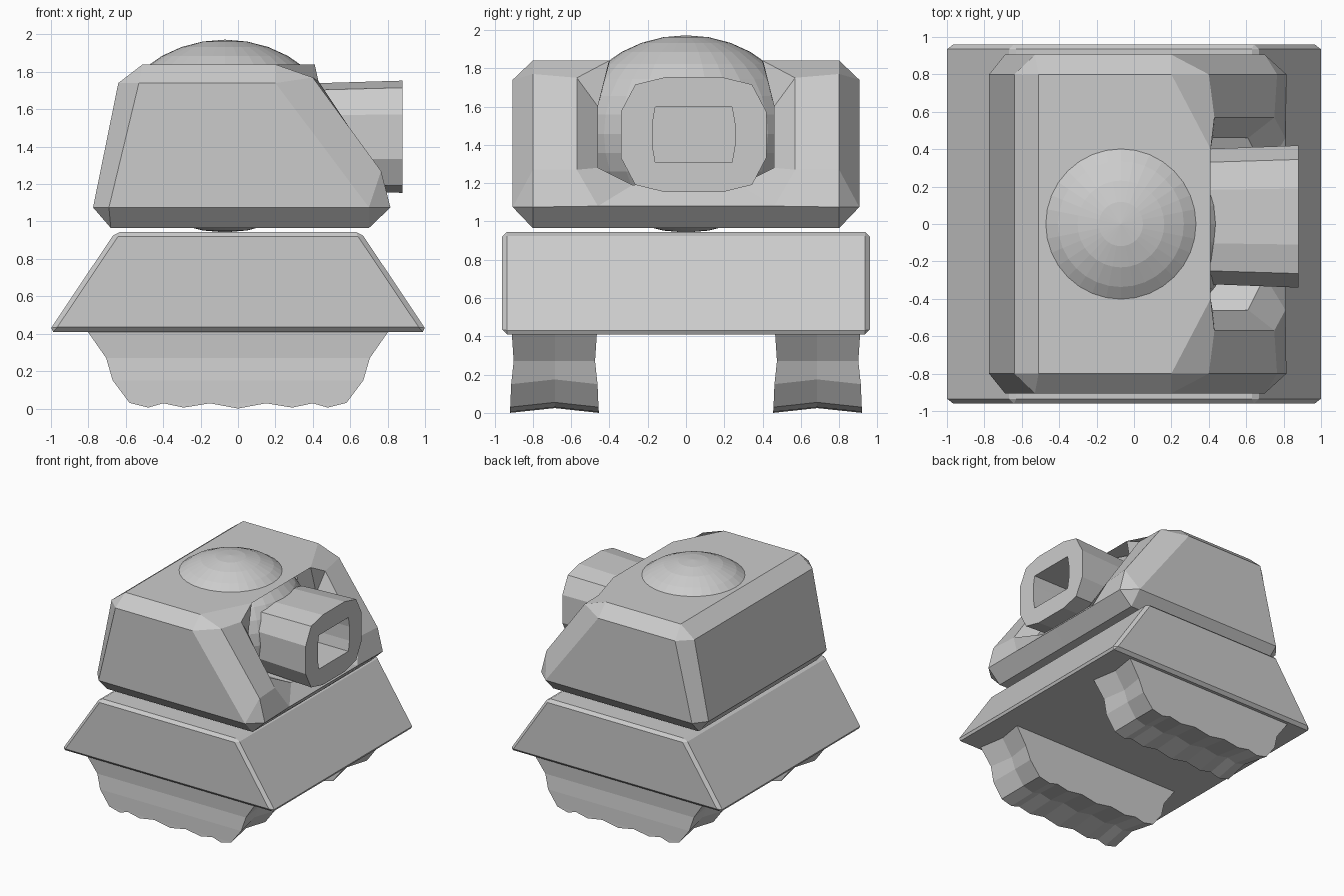
import bpy, bmesh

if "Cube" in bpy.data.objects:
    bpy.data.objects.remove(bpy.data.objects["Cube"])


def make(name, verts, faces, bevel=0.0, mirror=False):
    bm = bmesh.new()
    vs = [bm.verts.new(v) for v in verts]
    for f in faces:
        bm.faces.new([vs[i] for i in f])
    if mirror:
        geom = bm.verts[:] + bm.edges[:] + bm.faces[:]
        new = bmesh.ops.duplicate(bm, geom=geom)["geom"]
        for v in new:
            if isinstance(v, bmesh.types.BMVert):
                v.co.y = -v.co.y
        bmesh.ops.remove_doubles(bm, verts=bm.verts[:], dist=0.0005)
    bmesh.ops.recalc_face_normals(bm, faces=bm.faces[:])
    if bevel:
        bmesh.ops.bevel(bm, geom=bm.edges[:], offset=bevel, segments=1, affect='EDGES')
    me = bpy.data.meshes.new(name)
    bm.to_mesh(me)
    bm.free()
    ob = bpy.data.objects.new(name, me)
    bpy.context.collection.objects.link(ob)
    return ob


def loft(name, rings):
    n = len(rings[0])
    faces = [(r * n + i, r * n + (i + 1) % n, (r + 1) * n + (i + 1) % n, (r + 1) * n + i)
             for r in range(len(rings) - 1) for i in range(n)]
    faces += [tuple(range(n)), tuple(range((len(rings) - 1) * n, len(rings) * n))]
    return make(name, [v for r in rings for v in r], faces)


# Hull: bevelled trapezoid block
rect = [(-1, -1), (1, -1), (1, 1), (-1, 1)]
hull = [(sx * x, sy * 0.96, z) for x, z in ((1.013, 0.41), (0.655, 0.945)) for sx, sy in rect]
make("hull", hull, [(0, 1, 2, 3), (4, 5, 6, 7), (0, 1, 5, 4), (1, 2, 6, 5),
                    (2, 3, 7, 6), (3, 0, 4, 7)], bevel=0.025)

# Treads: scalloped profile, with a shallow groove along the middle
half = [(0.81, 0.42, 0.0), (0.705, 0.27, -0.01), (0.67, 0.15, 0.003), (0.58, 0.03, 0.008),
        (0.48, 0.005, 0.01), (0.40, 0.028, 0.008), (0.29, 0.005, 0.01), (0.15, 0.028, 0.008)]
prof = [(-x, z, w) for x, z, w in half] + [(0, 0.0, 0.01)] + half[::-1]
n = len(prof)
for side, label in ((-1, "front"), (1, "back")):
    verts = [(x, side * (0.91 + w), z) for x, z, w in prof]
    verts += [(x * 0.955, side * 0.685, z + (0.025 if z < 0.2 else 0)) for x, z, w in prof]
    verts += [(x, side * (0.465 - w), z) for x, z, w in prof]
    faces = [(r * n + i, r * n + i + 1, r * n + n + i + 1, r * n + n + i)
             for r in (0, 1) for i in range(n - 1)]
    for r in (0, 2):
        o = r * n
        faces += [(o + i, o + i + 1, o + n - 2 - i, o + n - 1 - i) for i in range(3)]
        faces.append(tuple(range(o + 3, o + n - 3)))
    faces.append((0, n, 2 * n, 3 * n - 1, 2 * n - 1, n - 1))
    make(label + "_tread", verts, faces)

# Turret shell: half of it, mirrored across y, with a flared opening for the gun
P = {
    "a0": (-.68, 0, .965), "a1": (-.68, .80, .965), "a2": (.70, .80, .965), "a3": (.70, 0, .965),
    "b0": (-.775, 0, 1.075), "b1": (-.775, .80, 1.075), "b2": (-.69, .905, 1.075),
    "b3": (.70, .905, 1.075), "b4": (.815, .80, 1.075), "b5": (.81, .46, 1.08), "b6": (.81, 0, 1.08),
    "c0": (-.64, 0, 1.74), "c1": (-.64, .80, 1.74), "c2": (-.53, .905, 1.74), "c3": (.20, .905, 1.74),
    "c4": (.40, .80, 1.77), "c5": (.43, .57, 1.75), "c6": (.75, .57, 1.27), "c7": (.765, .80, 1.27),
    "d0": (-.51, 0, 1.84), "d1": (-.51, .80, 1.84), "d2": (.20, .80, 1.84),
    "d3": (.41, .40, 1.84), "d4": (.41, 0, 1.84),
    "e1": (.42, .46, 1.60), "e2": (.61, .46, 1.28), "e3": (.70, .28, 1.19), "e4": (.70, 0, 1.19),
    "f0": (.26, .40, 1.83), "f1": (.25, .46, 1.60), "f2": (.25, .46, 1.28),
    "f3": (.30, .28, 1.19), "f4": (.35, 0, 1.19),
}
base = "a0 a1 a2 a3|a0 a1 b1 b0|a1 b1 b2|a1 b2 b3 a2|a2 b3 b4|a2 b4 b5 b6 a3"
walls = "b0 b1 c1 c0|b1 b2 c2 c1|b2 b3 c3 c2|c3 b3 c7 c4|b3 b4 c7|c4 c7 c6 c5|c7 b4 b5 c6"
roof = "d0 d1 d2 d3 d4|c0 c1 d1 d0|c1 c2 d1|c2 c3 d2 d1|c3 c4 d2|d2 c4 c5 d3"
flare = "d3 c5 e1|c5 c6 e2 e1|c6 b5 e3 e2|b5 b6 e4 e3"
socket = "d3 e1 f1 f0|e1 e2 f2 f1|e2 e3 f3 f2|e3 e4 f4 f3"
keys = list(P)
make("turret_shell", list(P.values()),
     [[keys.index(k) for k in f.split()]
      for part in (base, walls, roof, flare, socket) for f in part.split("|")], mirror=True)

# Ball inside the turret: dome on top, pivot below
bpy.ops.mesh.primitive_uv_sphere_add(segments=32, ring_count=16, radius=1, location=(-0.07, 0, 1.457))
ball = bpy.context.object
ball.name = "turret_ball"
ball.scale = (0.606, 0.606, 0.515)


# Gun barrel: twelve-sided tube with a squarish bore
def ring(x, quarter, s=1.0):
    q = quarter
    pts = [(y, z) for y, z in q] + [(y, -z) for y, z in q[::-1]]
    pts += [(-y, -z) for y, z in q] + [(-y, z) for y, z in q[::-1]]
    return [(x, 0.04 + y * s, 1.453 + z * s) for y, z in pts]


outer = [(0.15, 0.30), (0.305, 0.262), (0.38, 0.12)]
bore = [(0.12, 0.145), (0.20, 0.145), (0.215, 0.06)]
loft("gun_barrel", [ring(0.38, outer, 0.95), ring(0.88, outer), ring(0.88, bore), ring(0.55, bore)])
